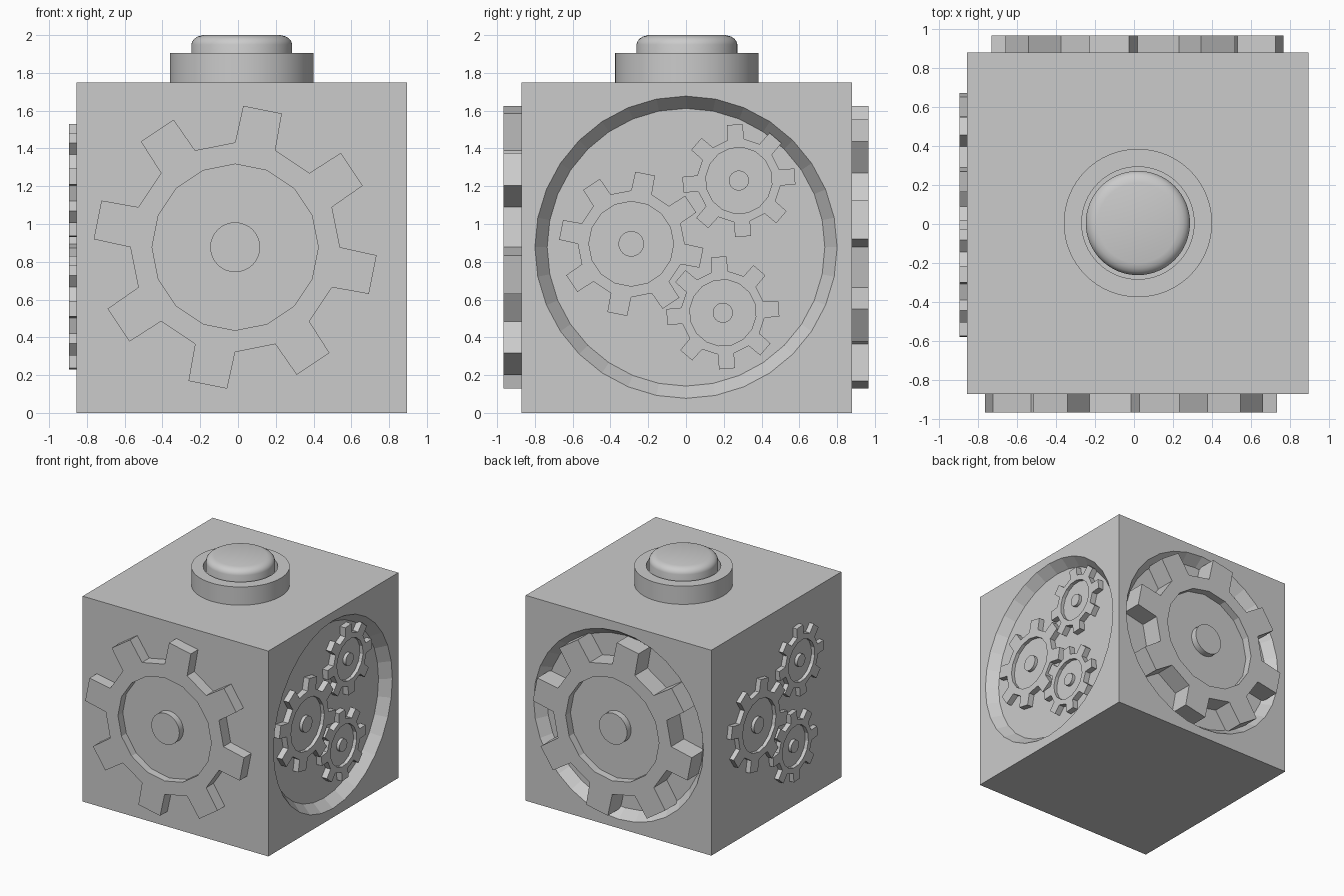
import bpy, bmesh
from math import sin, cos, pi, radians
from mathutils import Matrix

if "Cube" in bpy.data.objects:
    bpy.data.objects.remove(bpy.data.objects["Cube"])

SX, SY, SIZE = 0.02, 0.005, 1.75      # block centre and side
RECESS = 0.085


def link(name, bm):
    bmesh.ops.recalc_face_normals(bm, faces=bm.faces)
    mesh = bpy.data.meshes.new(name)
    bm.to_mesh(mesh)
    bm.free()
    obj = bpy.data.objects.new(name, mesh)
    bpy.context.collection.objects.link(obj)
    return obj


def face_frame(turn, out, u, v):
    """Local x/y lie on a side of the block, local z points outwards."""
    return (Matrix.Rotation(radians(turn), 4, 'Z') @ Matrix.Translation((u, -out, v))
            @ Matrix.Rotation(pi / 2, 4, 'X'))


def gear(name, turn, top, u, v, scale, depth, dish, hub, phase=0.0):
    """Eight-tooth gear with a sunken dish and a raised hub; top is its outer plane."""
    bm = bmesh.new()

    def ring(r, z, angles):
        return [bm.verts.new((r * scale * cos(a), r * scale * sin(a), z)) for a in angles]

    step = pi / 8
    base = [phase + i * step for i in range(16)]
    tips = []
    for k in range(8):
        mid = base[2 * k] - step / 2 + 2 * step
        tips += [mid - radians(8), mid + radians(8)]
    bowl, rim = ring(0.44, -dish, base), ring(0.44, 0, base)
    root, root_b = ring(0.555, 0, base), ring(0.555, -depth, base)
    tip, tip_b = ring(0.75, 0, tips), ring(0.75, -depth, tips)
    bm.faces.new(bowl)
    bm.faces.new(root_b)
    for i in range(16):
        j = (i + 1) % 16
        bm.faces.new((bowl[i], bowl[j], rim[j], rim[i]))
        bm.faces.new((rim[i], rim[j], root[j], root[i]))
        if i % 2 == 0:
            bm.faces.new((root[i], root[j], root_b[j], root_b[i]))
        else:
            a, b = i - 1, i
            bm.faces.new((root[i], tip[a], tip[b], root[j]))
            bm.faces.new((root_b[i], tip_b[a], tip_b[b], root_b[j]))
            bm.faces.new((root[i], tip[a], tip_b[a], root_b[i]))
            bm.faces.new((tip[a], tip[b], tip_b[b], tip_b[a]))
            bm.faces.new((tip[b], root[j], root_b[j], tip_b[b]))
    obj = link(name, bm)
    obj.matrix_world = face_frame(turn, top, u, v)
    # hub
    bm = bmesh.new()
    bmesh.ops.create_cone(bm, cap_ends=True, segments=32, radius1=0.132 * scale,
                          radius2=0.132 * scale, depth=hub,
                          matrix=Matrix.Translation((0, 0, hub / 2 - dish)))
    h = link(name + "_hub", bm)
    h.matrix_world = face_frame(turn, top, u, v)
    smooth(h)


def smooth(obj):
    bpy.ops.object.select_all(action='DESELECT')
    obj.select_set(True)
    bpy.context.view_layer.objects.active = obj
    bpy.ops.object.shade_smooth_by_angle(angle=radians(35))


def lathe(name, profile, closed, segments=64):
    bm = bmesh.new()
    rings = [[bm.verts.new((SX + r * cos(2 * pi * i / segments),
                            SY + r * sin(2 * pi * i / segments), z))
              for i in range(segments)] for r, z in profile]
    pairs = list(zip(rings, rings[1:]))
    if closed:
        pairs.append((rings[-1], rings[0]))
    else:
        bm.faces.new(rings[0])
        bm.faces.new(rings[-1])
    for p, q in pairs:
        for i in range(segments):
            j = (i + 1) % segments
            bm.faces.new((p[i], p[j], q[j], q[i]))
    smooth(link(name, bm))


# block with tapered round recesses on the right and back sides
bm = bmesh.new()
bmesh.ops.create_cube(bm, size=SIZE, matrix=Matrix.Translation((SX, SY, SIZE / 2)))
block = link("block", bm)
for turn, out, u in ((90, SX + SIZE / 2, 0.0), (180, SY + SIZE / 2, -SX)):
    bm = bmesh.new()
    slope = 0.065 / RECESS
    bmesh.ops.create_cone(bm, cap_ends=True, segments=32, radius1=0.735,
                          radius2=0.80 + slope * 0.05, depth=RECESS + 0.05,
                          matrix=Matrix.Translation((0, 0, (0.05 - RECESS) / 2)))
    cutter = link("recess_cutter", bm)
    cutter.matrix_world = face_frame(turn, out, u, 0.877)
    cutter.hide_render = True
    mod = block.modifiers.new("recess", 'BOOLEAN')
    mod.operation, mod.object, mod.solver = 'DIFFERENCE', cutter, 'EXACT'
    bpy.context.view_layer.objects.active = block
    bpy.ops.object.modifier_apply(modifier=mod.name)
    bpy.data.objects.remove(cutter)

# large gears: one on the front, one standing in the back recess
gear("front_gear", 0, 0.967, -0.015, 0.877, 1.0, 0.10, 0.065, 0.055)
gear("back_gear", 180, 0.967, -0.018, 0.877, 1.0, 0.172, 0.065, 0.055)

# trains of three small gears: in the right recess and on the left side
for side, turn, top in (("right", 90, 0.86), ("left", 270, 0.895)):
    for label, u, v, s, ph in (("large", -0.29, 0.895, 0.51, 0),
                               ("upper", 0.28, 1.23, 0.40, 15.5),
                               ("lower", 0.195, 0.53, 0.40, 15.5)):
        gear(f"{side}_{label}_gear", turn, top, u, v, s, 0.05, 0.03, 0.027, radians(ph))

# push button and its collar
lathe("button_collar", [(0.38, 1.74), (0.38, 1.905), (0.288, 1.905), (0.288, 1.74)], True)
lathe("button", [(0.267, 1.74), (0.267, 1.95), (0.262, 1.967), (0.25, 1.982),
                 (0.232, 1.993), (0.205, 2.0)], False)
